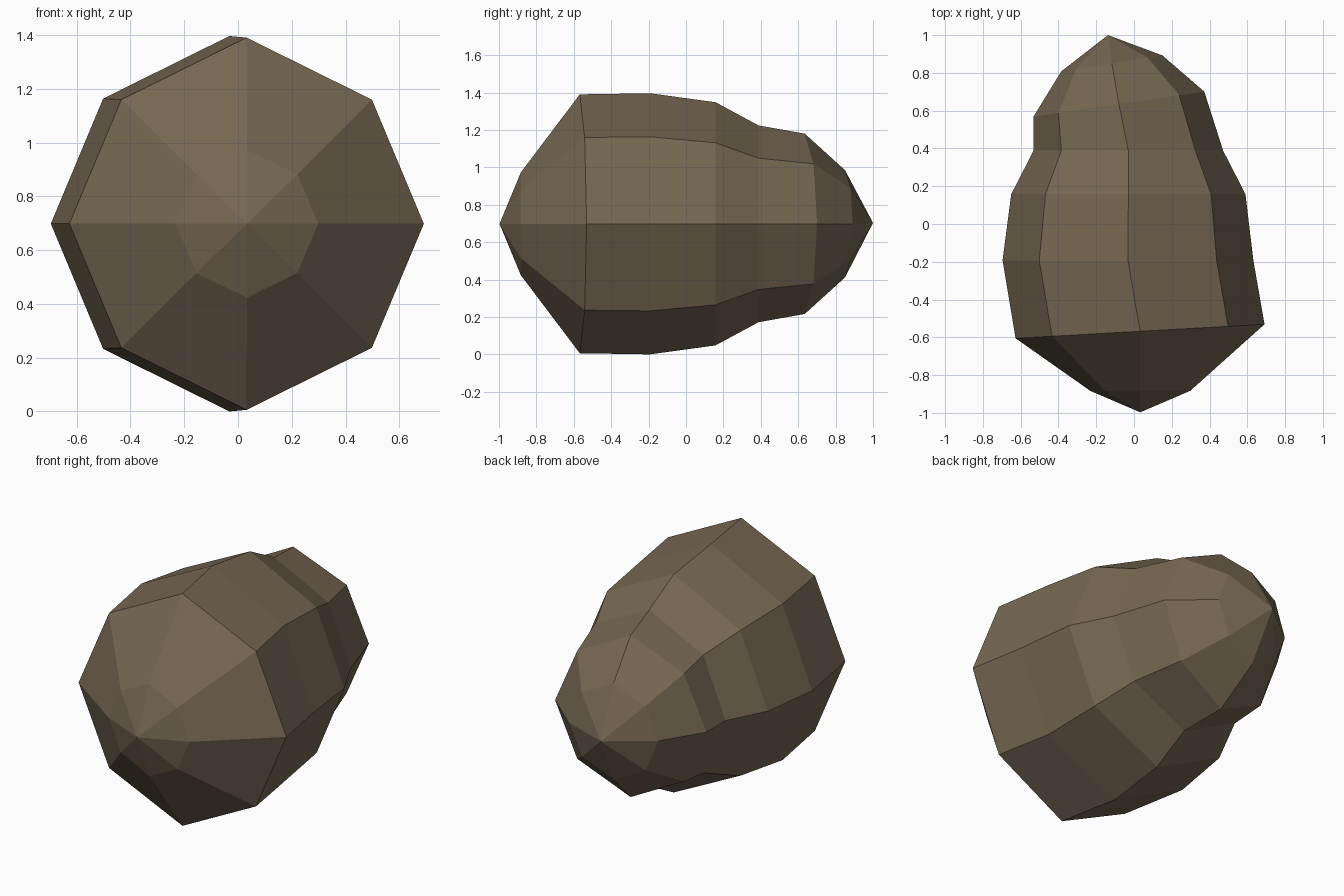
import bpy, bmesh, math

if "Cube" in bpy.data.objects:
    bpy.data.objects.remove(bpy.data.objects["Cube"])

# One flat earth-brown colour
brown = bpy.data.materials.new("earth brown")
brown.diffuse_color = (0.18, 0.135, 0.085, 1)
brown.use_nodes = True
brown.node_tree.nodes["Principled BSDF"].inputs["Base Color"].default_value = brown.diffuse_color

# Eight-sided rings along the body: centre x, centre y, half width x, skew y, half height
RINGS = [
    (0.033, -0.883, 0.265, 0.00, 0.275),
    (0.032, -0.568, 0.659, 0.037, 0.692),
    (-0.032, -0.193, 0.664, 0.00, 0.698),
    (-0.030, 0.158, 0.620, 0.00, 0.650),
    (-0.030, 0.388, 0.502, 0.00, 0.526),
    (-0.080, 0.635, 0.452, 0.066, 0.482),
    (-0.117, 0.850, 0.268, 0.042, 0.287),
]
MID_Z = 0.698
SIDES = 8

bm = bmesh.new()


def make_ring(cx, cy, half_x, skew, half_z):
    verts = []
    for i in range(SIDES):
        a = 2 * math.pi * i / SIDES
        c, s = math.cos(a), math.sin(a)
        if i % 2:
            s *= 0.943  # slightly flattened diagonals
        verts.append(bm.verts.new((cx + half_x * c, cy + skew * c, MID_Z + half_z * s)))
    return verts


# Body skin between rings, closed by a point at each end
rings = [make_ring(*r) for r in RINGS]
front_tip = bm.verts.new((0.033, -0.997, MID_Z))
back_tip = bm.verts.new((-0.138, 1.0, MID_Z + 0.005))
for i in range(SIDES):
    j = (i + 1) % SIDES
    for a, b in zip(rings, rings[1:]):
        bm.faces.new((a[i], a[j], b[j], b[i]))
    bm.faces.new((front_tip, rings[0][j], rings[0][i]))
    bm.faces.new((back_tip, rings[-1][i], rings[-1][j]))
bmesh.ops.recalc_face_normals(bm, faces=bm.faces)

mesh = bpy.data.meshes.new("boulder")
bm.to_mesh(mesh)
bm.free()
mesh.materials.append(brown)
bpy.context.collection.objects.link(bpy.data.objects.new("boulder", mesh))
